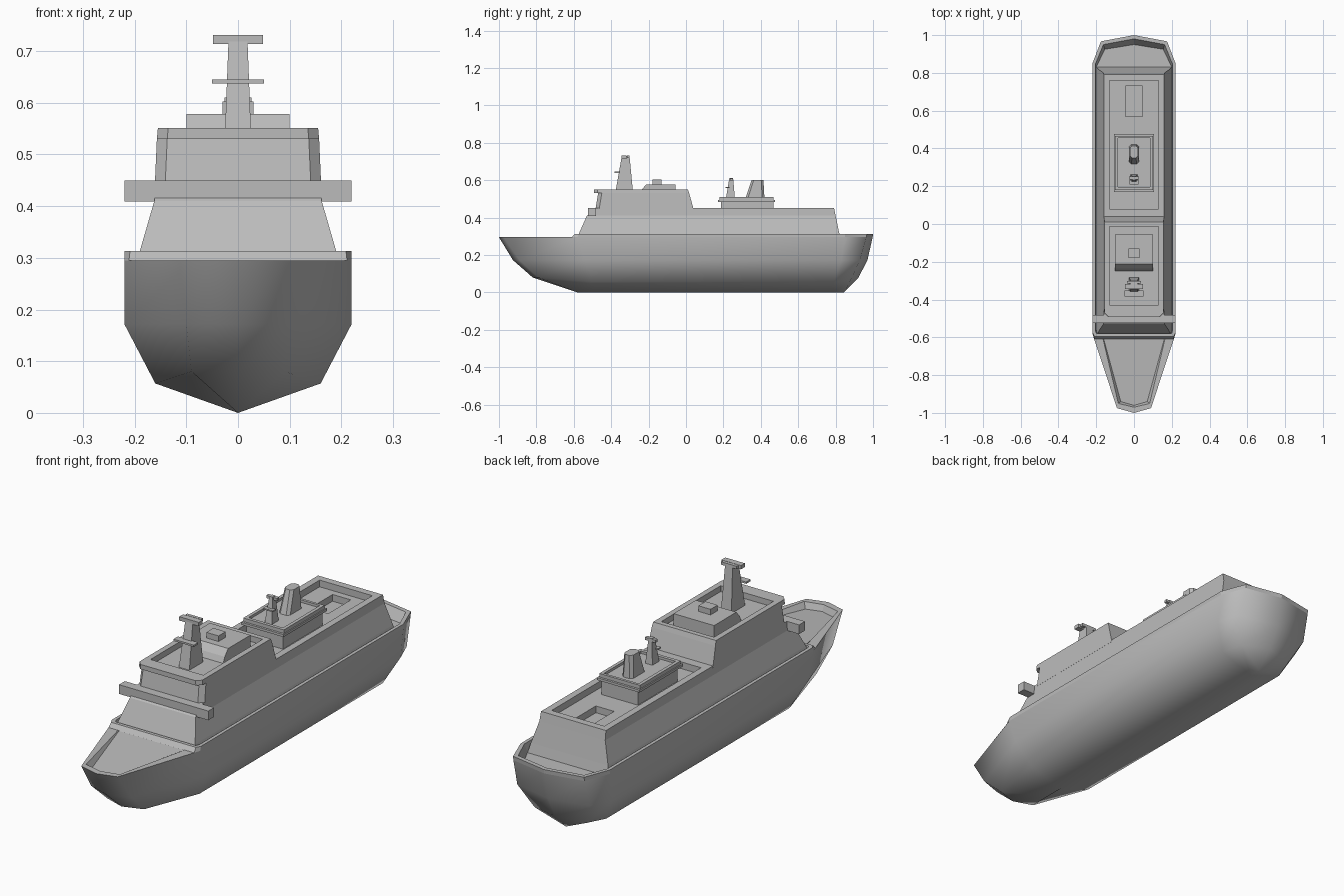
import bpy, bmesh
from math import radians

if "Cube" in bpy.data.objects:
    bpy.data.objects.remove(bpy.data.objects["Cube"], do_unlink=True)

grey = bpy.data.materials.new("plain_grey")
grey.use_nodes = True
COLOUR = (0.5, 0.5, 0.5, 1)
grey.diffuse_color = COLOUR
grey.node_tree.nodes["Principled BSDF"].inputs["Base Color"].default_value = COLOUR


def half_ring(z, points):
    """Mirror a half outline running from bow to stern; a third value overrides z."""
    right = [(p[0], p[1], p[2] if len(p) > 2 else z) for p in points]
    return right + [(-x, y, h) for x, y, h in reversed(right[1:-1])]


def rect(z, w, y0, y1):
    return [(w, y0, z), (w, y1, z), (-w, y1, z), (-w, y0, z)]


def chamfered(z, w, y0, y1, c, rear=0):
    return half_ring(z, [(0, y0), (w - c, y0), (w, y0 + c), (w, y1 - rear), (w - rear, y1), (0, y1)])


def loft(name, rings, bottom=True, top=True, smooth=None):
    """Skin a stack of matching outlines, with optional end caps."""
    bm = bmesh.new()
    loops = [[bm.verts.new(p) for p in ring] for ring in rings]
    n = len(loops[0])
    for a, b in zip(loops, loops[1:]):
        for i in range(n):
            j = (i + 1) % n
            bm.faces.new((a[i], a[j], b[j], b[i]))
    if bottom:
        bm.faces.new(loops[0][::-1])
    if top:
        bm.faces.new(loops[-1])
    bmesh.ops.remove_doubles(bm, verts=bm.verts, dist=1e-5)
    bmesh.ops.recalc_face_normals(bm, faces=bm.faces)
    mesh = bpy.data.meshes.new(name)
    bm.to_mesh(mesh)
    bm.free()
    mesh.materials.append(grey)
    ob = bpy.data.objects.new(name, mesh)
    bpy.context.collection.objects.link(ob)
    if smooth:
        bpy.ops.object.select_all(action='DESELECT')
        ob.select_set(True)
        bpy.context.view_layer.objects.active = ob
        bpy.ops.object.shade_smooth_by_angle(angle=radians(smooth))
    return ob


def box(name, w, y0, y1, z0, z1):
    return loft(name, [rect(z0, w, y0, y1), rect(z1, w, y0, y1)])


# Hull skin: keel, chine, bilge and sheer lines
loft("hull", [
    half_ring(0, [(0, -.58), (0, -.58), (0, -.5), (0, .79), (0, .845), (0, .845)]),
    half_ring(.057, [(0, -.82, .08), (.09, -.79, .08), (.16, -.5), (.16, .79), (.13, .88, .065), (0, .92, .075)]),
    half_ring(.172, [(0, -.925), (.1, -.89), (.22, -.54), (.22, .83), (.18, .93), (0, .97)]),
    half_ring(.295, [(0, -1), (.09, -.975), (.22, -.58), (.22, .85), (.175, .965), (0, .998)]),
], bottom=False, top=False, smooth=60)

# Foredeck, sunk towards the bow behind a wide rim
loft("foredeck", [
    half_ring(.295, [(0, -1), (.09, -.975), (.214, -.6), (0, -.6)]),
    half_ring(.295, [(0, -.97), (.083, -.95), (.165, -.605), (0, -.605)]),
    half_ring(.293, [(0, -.96, .268), (.07, -.94, .268), (.16, -.61), (0, -.61)]),
], bottom=False)

# Bulwark around the main deck
loft("main_deck_bulwark", [
    half_ring(.295, [(0, -.61), (.211, -.61), (.22, -.58), (.22, .85), (.175, .965), (0, .998)]),
    half_ring(.313, [(0, -.595), (.209, -.595), (.22, -.575), (.22, .85), (.175, .967), (0, 1)]),
    half_ring(.313, [(0, -.58), (.198, -.58), (.205, -.565), (.205, .845), (.162, .95), (0, .98)]),
    half_ring(.27, [(0, -.575), (.196, -.575), (.2, -.56), (.2, .83), (.155, .925), (0, .95)]),
], bottom=False)

# Lower house with sunken roof and hatch pit
loft("lower_house", [
    rect(.27, .2, -.59, .83),
    rect(.313, .19, -.573, .82),
    rect(.41, .162, -.53, .80),
    rect(.45, .16, -.485, .792),
    rect(.45, .13, .08, .76),
    rect(.42, .13, .08, .76),
    rect(.42, .045, .57, .73),
    rect(.39, .045, .57, .73),
], bottom=False)

# Bridge house with overhanging, sunken roof
loft("bridge_house", [
    chamfered(.44, .161, -.485, .042, .02),
    chamfered(.53, .157, -.47, .017, .02),
    chamfered(.53, .157, -.492, .017, .02),
    chamfered(.551, .155, -.492, .01, .02),
    chamfered(.551, .13, -.43, -.012, .001),
    chamfered(.525, .13, -.43, -.012, .001),
])
box("bridge_wings", .22, -.523, -.482, .409, .45)

# Bridge roof fittings
loft("roof_cabin", [rect(.52, .1, -.25, -.055), rect(.55, .1, -.236, -.055), rect(.578, .1, -.212, -.055)])
box("roof_locker", .03, -.18, -.13, .57, .603)

# Main mast
loft("main_mast", [rect(.52, .026, -.38, -.282), rect(.73, .018, -.343, -.302)])
box("main_mast_yard", .048, -.345, -.318, .714, .731)
box("main_mast_platform", .05, -.383, -.352, .637, .645)
box("main_mast_rear_arm", .038, -.316, -.302, .718, .731)

# Aft deckhouse with sunken roof
box("aft_deckhouse", .09, .187, .467, .415, .487)
loft("aft_deckhouse_roof", [
    rect(.484, .105, .17, .477), rect(.495, .105, .17, .477),
    rect(.495, .1, .18, .467), rect(.511, .1, .18, .467),
    rect(.511, .085, .195, .455), rect(.5, .085, .195, .455),
])

# Funnel
loft("funnel", [chamfered(.495, .027, .316, .42, .012, .012), chamfered(.6, .022, .35, .414, .012, .012)])

# Aft mast
loft("aft_mast", [rect(.495, .018, .212, .262), rect(.612, .008, .232, .252)])
box("aft_mast_yard", .026, .236, .252, .598, .61)
box("aft_mast_platform", .024, .21, .232, .558, .564)
